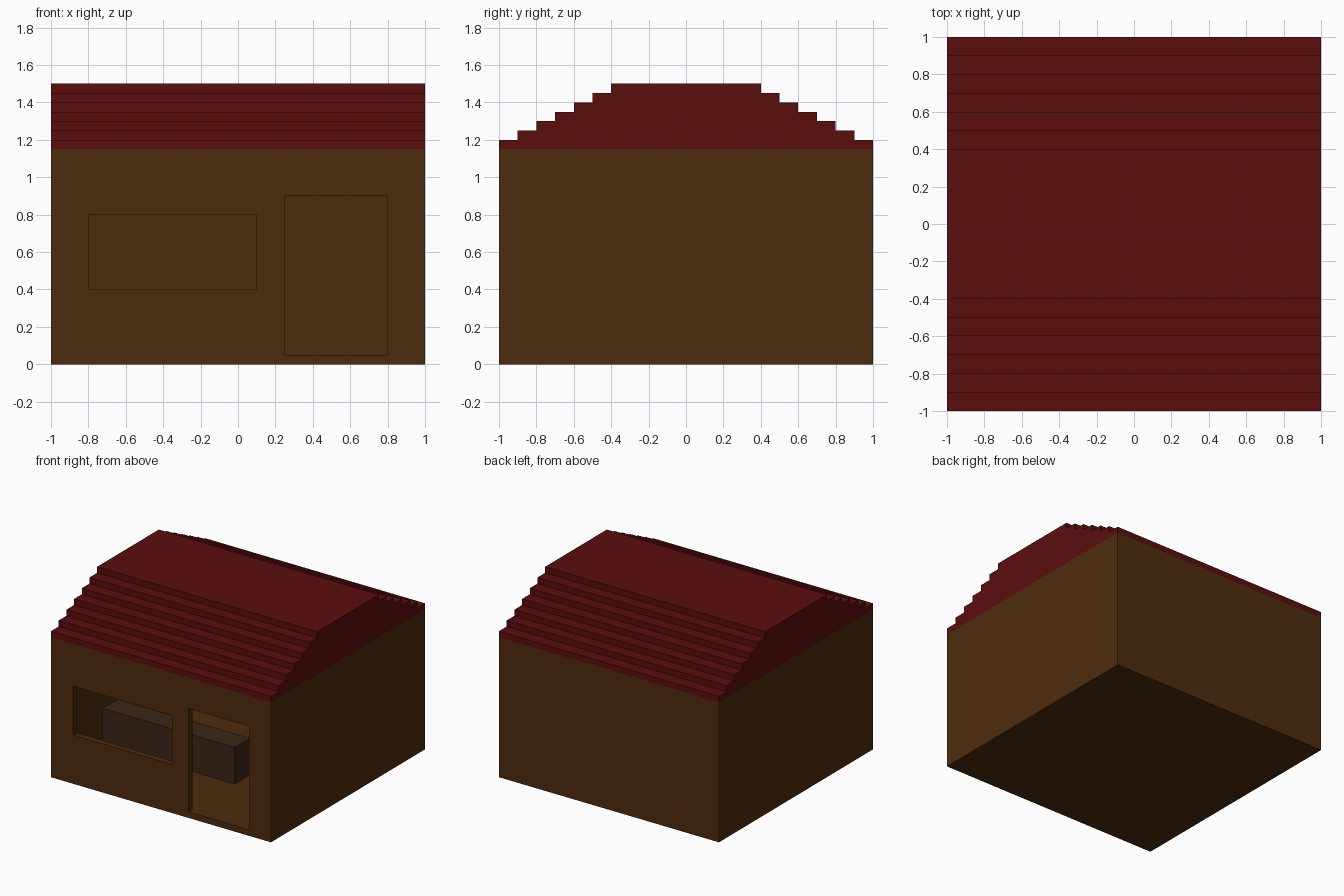
import bpy, bmesh

if "Cube" in bpy.data.objects:
    bpy.data.objects.remove(bpy.data.objects["Cube"])

T = 0.05  # wall, floor and roof layer thickness


def material(name, colour):
    m = bpy.data.materials.new(name)
    m.diffuse_color = (*colour, 1.0)
    m.use_nodes = True
    m.node_tree.nodes["Principled BSDF"].inputs["Base Color"].default_value = m.diffuse_color
    return m


WOOD = material("brown wood", (0.076, 0.025, 0.0044))
ROOF = material("dark red roof", (0.104, 0.004, 0.004))
COUNTER = material("dark brown counter", (0.045, 0.019, 0.008))


def box(name, lo, hi, mat=None):
    """Axis-aligned box between two corners."""
    bm = bmesh.new()
    bmesh.ops.create_cube(bm, size=1.0)
    for v in bm.verts:
        for i in range(3):
            v.co[i] = hi[i] if v.co[i] > 0 else lo[i]
    me = bpy.data.meshes.new(name)
    bm.to_mesh(me)
    bm.free()
    ob = bpy.data.objects.new(name, me)
    bpy.context.collection.objects.link(ob)
    if mat:
        me.materials.append(mat)
    return ob


# Floor and walls
W = 1.15
box("floor", (-1 + T, -1 + T, 0), (1 - T, 1 - T, T), WOOD)
front = box("front_wall", (-1, -1, 0), (1, -1 + T, W), WOOD)
box("back_wall", (-1, 1 - T, 0), (1, 1, W), WOOD)
box("left_wall", (-1, -1 + T, 0), (-1 + T, 1 - T, W), WOOD)
box("right_wall", (1 - T, -1 + T, 0), (1, 1 - T, W), WOOD)

# Window and door openings in the front wall
for name, x0, x1, z0, z1 in (("window", -0.8, 0.1, 0.4, 0.8),
                             ("door", 0.25, 0.8, T, 0.9)):
    cutter = box(name + "_cutter", (x0, -1.1, z0), (x1, -0.85, z1), WOOD)
    cutter.hide_render = True
    cutter.hide_set(True)
    mod = front.modifiers.new(name + "_opening", 'BOOLEAN')
    mod.operation = 'DIFFERENCE'
    mod.solver = 'EXACT'
    mod.object = cutter

# Counter inside, behind the window
box("counter", (-1 + T, -0.4, T), (0.25, -0.2, 0.35), COUNTER)

# Stepped roof layers
for i in range(7):
    y = 1 - 0.1 * i
    z = W + T * i
    box(f"roof_layer_{i + 1}", (-1, -y, z), (1, y, z + T), ROOF)
